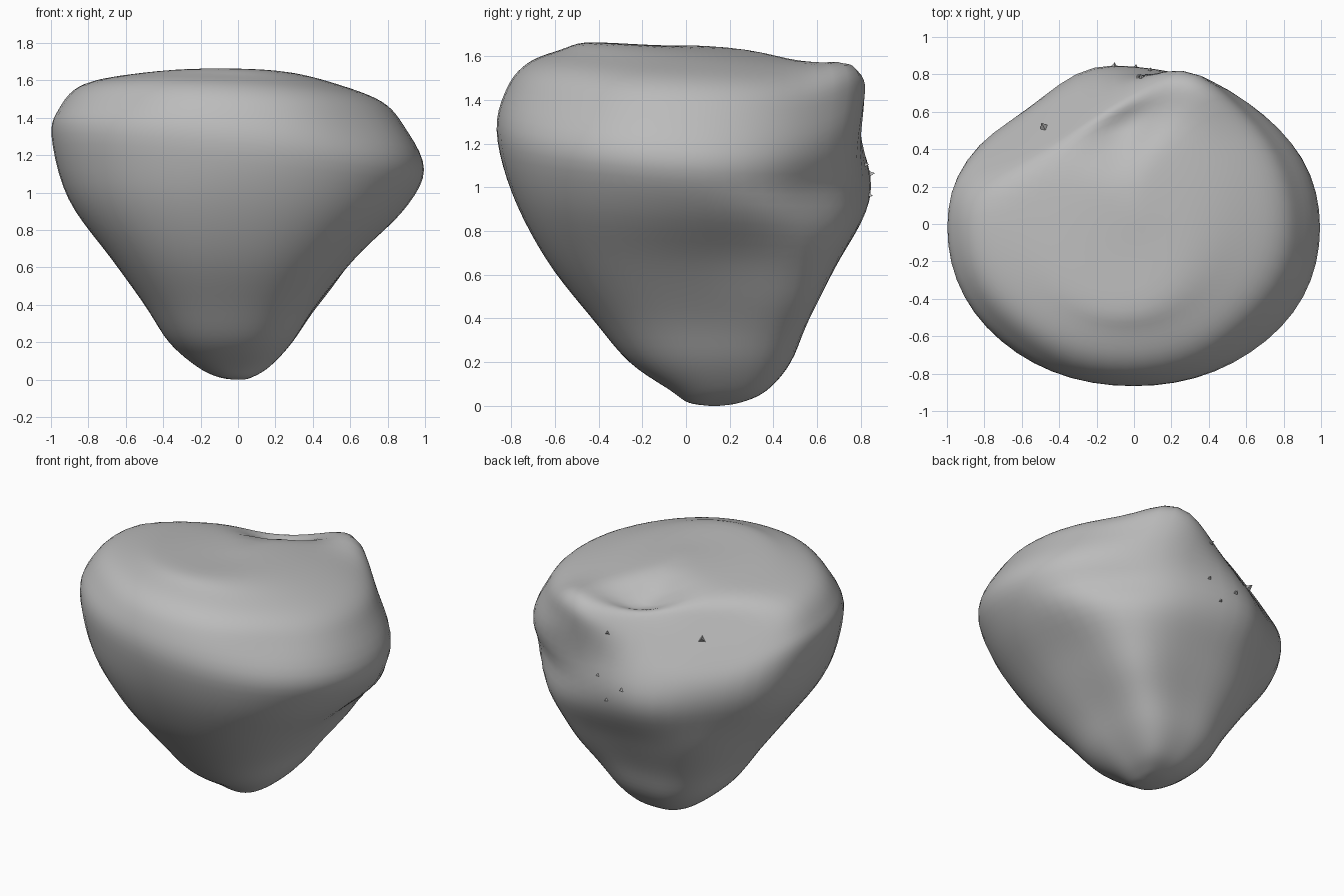
import bpy
import bmesh
from math import sin, cos, pi, exp
from mathutils import Vector

cube = bpy.data.objects.get("Cube")
if cube:
    bpy.data.objects.remove(cube)

SEGMENTS = 56
STEPS = 5

grey = bpy.data.materials.new("stone grey")
grey.use_nodes = True
tone = (0.5, 0.5, 0.5, 1)
grey.diffuse_color = tone
grey.node_tree.nodes["Principled BSDF"].inputs["Base Color"].default_value = tone

# Cross-sections from tip to crown:
# height, right, left, front, back extents, sideways tilt, lengthwise tilt
SECTIONS = [
    (0, -.02, .03, .11, .15, 0, 0),
    (.015, -.11, .08, .01, .25, 0, 0),
    (.07, -.22, .17, -.07, .37, 0, 0),
    (.2, -.37, .29, -.26, .48, 0, 0),
    (.4, -.5, .42, -.43, .56, 0, 0),
    (.65, -.68, .63, -.64, .68, 0, -.03),
    (.93, -.91, .88, -.8, .81, -.04, -.06),
    (1.21, -1, 1, -.87, .83, -.09, -.06),
    (1.4, -.96, .89, -.82, .82, -.05, -.07),
    (1.52, -.86, .78, -.73, .8, -.05, -.06),
    (1.59, -.67, .57, -.58, .72, -.04, -.06),
    (1.635, -.4, .3, -.42, .5, -.01, -.07),
    (1.65, -.02, .02, -.02, .02, 0, 0),
]

# Local swellings and hollows: direction, centre, spread
LUMPS = [
    ((0, .06, 0), (.32, .75, 1.5), (.22, .3, .2)),       # behind the knob
    ((0, .04, 0), (-.25, .8, 1), (.3, .3, .18)),         # back ridge
    ((.05, -.05, 0), (-.62, .62, .88), (.3, .3, .22)),   # right back corner
    ((-.05, -.04, 0), (.7, .65, .92), (.3, .3, .2)),     # left back corner
    ((.04, .04, 0), (.45, .52, .42), (.25, .25, .2)),    # left back keel
    ((.02, .02, 0), (-.65, -.6, 1.5), (.3, .3, .15)),    # right front shoulder
    ((-.02, .02, 0), (.65, -.6, 1.4), (.3, .3, .2)),     # left front shoulder
    ((-.02, 0, 0), (.75, .25, .72), (.3, .2, .2)),       # flank hollow
    ((0, -.03, 0), (.1, .8, 1.22), (.18, .3, .14)),      # back hollow
]


def spline(p, q, r, s, t):
    """Smooth blend from q to r."""
    return [b + t / 2 * (c - a + t * (2 * a - 5 * b + 4 * c - d + t * (3 * (b - c) + d - a)))
            for a, b, c, d in zip(p, q, r, s)]


def smooth_sections():
    last = len(SECTIONS) - 1
    for i in range(last):
        group = [SECTIONS[min(max(i + k, 0), last)] for k in (-1, 0, 1, 2)]
        for step in range(STEPS):
            yield spline(*group, step / STEPS)
    yield SECTIONS[-1]


def blob(p, centre, size):
    """Soft falloff around a centre."""
    return exp(-sum(((a - b) / s) ** 2 for a, b, s in zip(p, centre, size)))


def sculpt(p):
    # Softly flattened slope on the back
    slope = Vector((-.42, .76, .5))
    over = p.dot(slope) - 1.28
    if over > -.1:
        p = p - slope * ((over + .1) ** 2 / .4 if over < .1 else over)
    # Groove across the crown, running along the slope's upper edge
    along = .88 * p.x + .48 * p.y
    across = -.48 * p.x + .88 * p.y
    if p.z > 1.2:
        p.z -= .13 * blob((along, across), (.2, .47), (.22, .1))
        # Raised knob at the back corner
        p.z += .085 * blob(p.xy, (.36, .74), (.2, .16))
    return p + sum((Vector(push) * blob(p, centre, size) for push, centre, size in LUMPS),
                   Vector())


def ring_points(section):
    z, right, left, front, back, tilt_x, tilt_y = section
    centre_x, centre_y = (left + right) / 2, (front + back) / 2
    low = min(max((1.08 - z) / .4, 0), 1)
    for i in range(SEGMENTS):
        c, s = cos(2 * pi * i / SEGMENTS), sin(2 * pi * i / SEGMENTS)
        power = 2.1 + low * (1.9 if c > 0 and s > 0 else .3)
        r = (abs(c) ** power + abs(s) ** power) ** (-1 / power)
        x = centre_x + r * c * (left - right) / 2
        y = centre_y + r * s * (back - front) / 2
        yield sculpt(Vector((x, y, z + tilt_x * x + tilt_y * y)))


def finish(name, bm):
    bmesh.ops.recalc_face_normals(bm, faces=bm.faces)
    mesh = bpy.data.meshes.new(name)
    bm.to_mesh(mesh)
    bm.free()
    mesh.materials.append(grey)
    obj = bpy.data.objects.new(name, mesh)
    bpy.context.collection.objects.link(obj)
    return obj


# Main stone body
bm = bmesh.new()
rings = [[bm.verts.new(p) for p in ring_points(s)] for s in smooth_sections()]
for lower, upper in zip(rings, rings[1:]):
    for i in range(SEGMENTS):
        j = (i + 1) % SEGMENTS
        bm.faces.new((lower[i], lower[j], upper[j], upper[i]))
bm.faces.new(rings[0])
bm.faces.new(rings[-1])
for step in range(3):
    bmesh.ops.smooth_vert(bm, verts=bm.verts, factor=.3,
                          use_axis_x=True, use_axis_y=True, use_axis_z=True)
floor = min(v.co.z for v in bm.verts)
bmesh.ops.translate(bm, verts=bm.verts, vec=(0, 0, -floor))
body = finish("stone_body", bm)
for poly in body.data.polygons:
    poly.use_smooth = True

# Tiny chips standing out of the back
bm = bmesh.new()
for spot, size in [((0, .9, 1.4), .03), ((-.5, .55, 1.4), .05), ((-.1, .95, 1.08), .03),
                   ((.1, .95, 1.12), .025), ((.02, .95, .95), .025)]:
    hit, place, normal, face = body.closest_point_on_mesh(Vector(spot))
    turn = normal.to_track_quat("Z", "Y").to_matrix().to_4x4()
    turn.translation = place
    bmesh.ops.create_cone(bm, segments=3, radius1=size, radius2=0, depth=size * 1.5,
                          cap_ends=True, matrix=turn)
finish("surface_chips", bm)
